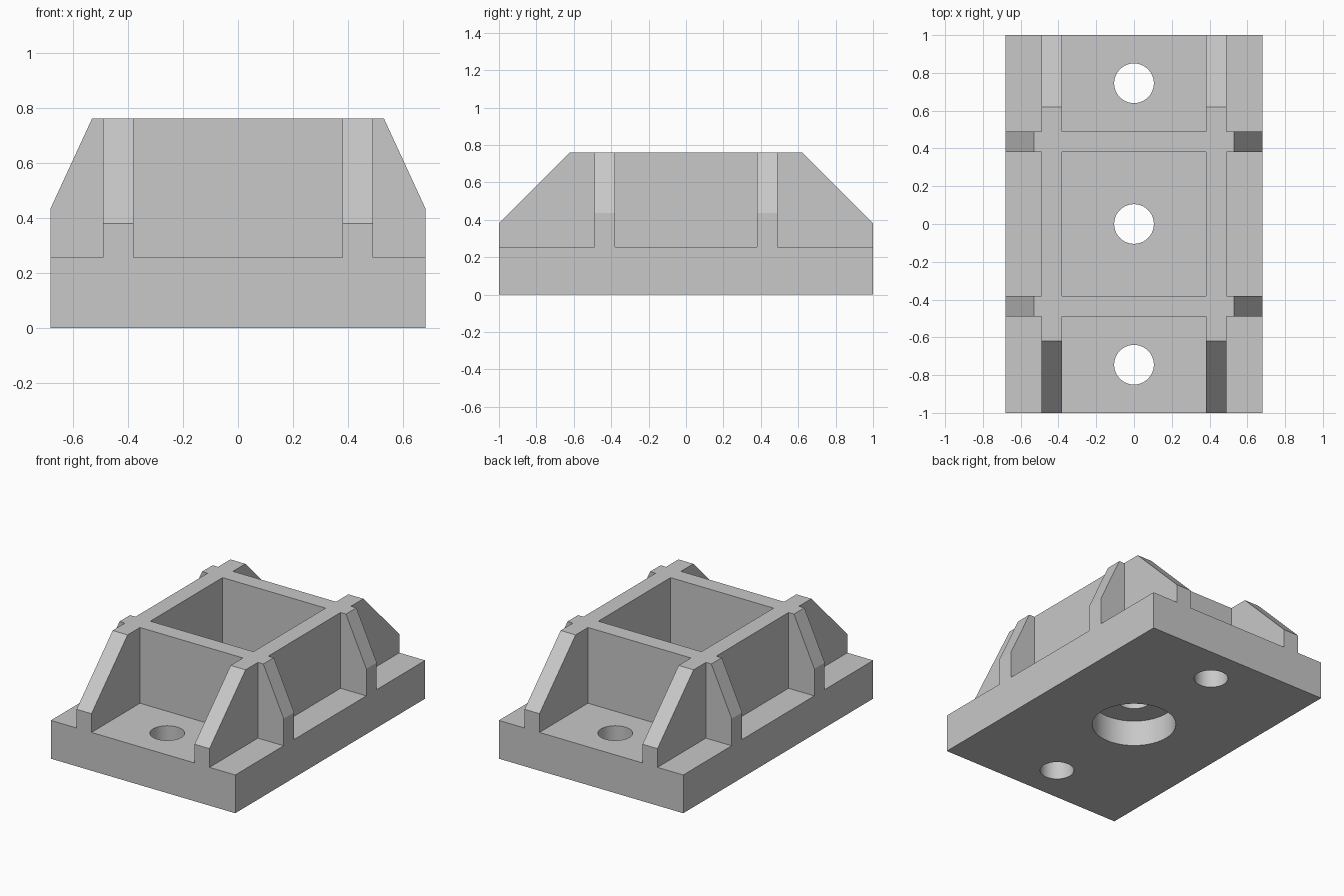
import bpy, bmesh, math
from mathutils import Vector

if "Cube" in bpy.data.objects:
    bpy.data.objects.remove(bpy.data.objects["Cube"])

HX, HY, BASE_Z, TOP_Z = 0.68, 1.0, 0.255, 0.76
WALL_IN, WALL_OUT = 0.38, 0.49

grey = bpy.data.materials.new("plain grey")
grey.diffuse_color = (0.58, 0.58, 0.58, 1)
grey.use_nodes = True
grey.node_tree.nodes["Principled BSDF"].inputs["Base Color"].default_value = grey.diffuse_color


def prism(name, outline, axis, start, end):
    """Extrude a (u, z) outline along x or y."""
    bm = bmesh.new()
    place = (lambda u, z: (start, u, z)) if axis == "x" else (lambda u, z: (u, start, z))
    face = bm.faces.new([bm.verts.new(place(u, z)) for u, z in outline])
    grown = bmesh.ops.extrude_face_region(bm, geom=[face])["geom"]
    step = Vector((end - start, 0, 0)) if axis == "x" else Vector((0, end - start, 0))
    bmesh.ops.translate(bm, vec=step, verts=[v for v in grown if isinstance(v, bmesh.types.BMVert)])
    bmesh.ops.recalc_face_normals(bm, faces=bm.faces)
    mesh = bpy.data.meshes.new(name)
    bm.to_mesh(mesh)
    bm.free()
    obj = bpy.data.objects.new(name, mesh)
    bpy.context.collection.objects.link(obj)
    mesh.materials.append(grey)
    return obj


def cylinder(name, radius, y, z0, z1):
    bpy.ops.mesh.primitive_cylinder_add(vertices=64, radius=radius, depth=z1 - z0,
                                        location=(0, y, (z0 + z1) / 2))
    obj = bpy.context.object
    obj.name = name
    obj.data.materials.append(grey)
    return obj


def combine(target, tool, operation):
    """Apply a boolean and discard the tool."""
    mod = target.modifiers.new(operation.lower(), "BOOLEAN")
    mod.operation, mod.object, mod.solver = operation, tool, "EXACT"
    bpy.ops.object.select_all(action="DESELECT")
    bpy.context.view_layer.objects.active = target
    target.select_set(True)
    bpy.ops.object.modifier_apply(modifier=mod.name)
    bpy.data.objects.remove(tool, do_unlink=True)


def wall_outline(half, shoulder_z, top_half):
    """Wall with sloped ends, its foot sunk into the base."""
    return [(-half, 0.1), (half, 0.1), (half, shoulder_z), (top_half, TOP_Z),
            (-top_half, TOP_Z), (-half, shoulder_z)]


# Base plate
bracket = prism("bracket_body", [(-HX, 0), (HX, 0), (HX, BASE_Z), (-HX, BASE_Z)], "y", -HY, HY)

# Two long walls and two cross walls forming the central box and its ribs
for side in (-1, 1):
    combine(bracket, prism("long_wall", wall_outline(HY, 0.38, 0.62), "x",
                           side * WALL_IN, side * WALL_OUT), "UNION")
    combine(bracket, prism("cross_wall", wall_outline(HX, 0.435, 0.53), "y",
                           side * WALL_IN, side * WALL_OUT), "UNION")

# Three through holes, the middle one counterbored from below
for y in (-0.745, 0, 0.745):
    combine(bracket, cylinder("hole_cutter", 0.105, y, -0.1, 0.5), "DIFFERENCE")
combine(bracket, cylinder("counterbore_cutter", 0.26, 0, -0.1, 0.175), "DIFFERENCE")

bpy.ops.object.shade_smooth_by_angle(angle=math.radians(20))
